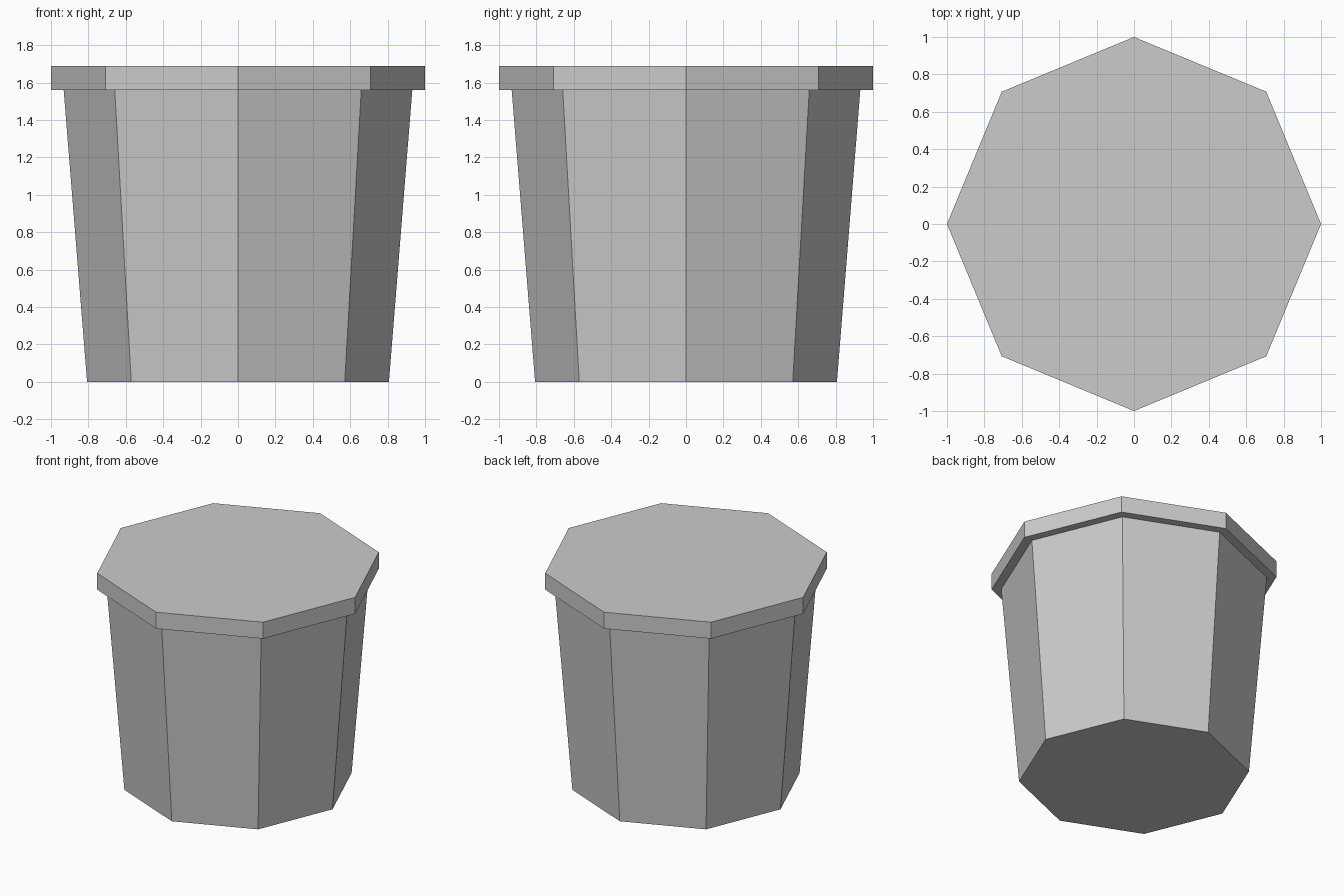
import bpy

if "Cube" in bpy.data.objects:
    bpy.data.objects.remove(bpy.data.objects["Cube"])

SIDES = 8
RIM_Z, TOP_Z = 1.56, 1.687


def octagon_part(name, r_bottom, r_top, z0, z1):
    bpy.ops.mesh.primitive_cone_add(vertices=SIDES, radius1=r_bottom, radius2=r_top,
                                    depth=z1 - z0, location=(0, 0, (z0 + z1) / 2))
    bpy.context.object.name = name
    bpy.context.object.data.name = name


# Tapered container body
octagon_part("tub_body", 0.807, 0.932, 0, RIM_Z)

# Overhanging flat lid
octagon_part("lid", 1.0, 1.0, RIM_Z, TOP_Z)
